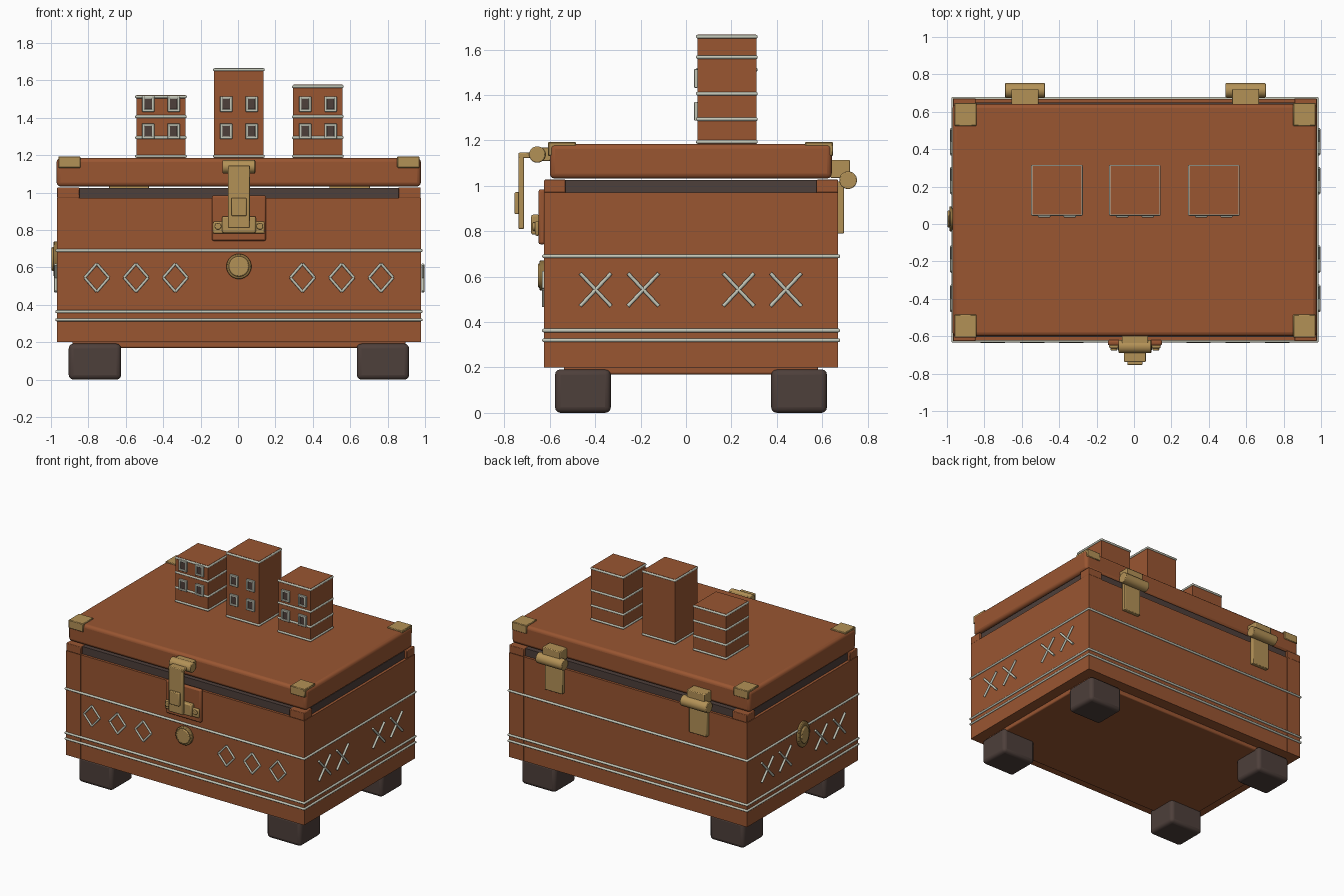
import bpy
import math
from mathutils import Vector

cube = bpy.data.objects.get("Cube")
if cube:
    bpy.data.objects.remove(cube, do_unlink=True)


def material(name, rgb):
    m = bpy.data.materials.new(name)
    m.use_nodes = True
    color = (*rgb, 1.0)
    m.diffuse_color = color
    bsdf = next(n for n in m.node_tree.nodes if n.type == "BSDF_PRINCIPLED")
    bsdf.inputs["Base Color"].default_value = color
    return m


WOOD = material("reddish wood", (0.32, 0.092, 0.031))
BRASS = material("brass", (0.45, 0.285, 0.094))
BRONZE = material("dark bronze", (0.26, 0.16, 0.05))
DARK = material("dark brown grey", (0.075, 0.05, 0.043))
TRIM = material("pale trim", (0.54, 0.56, 0.47))

CX, CY = 0.005, 0.022       # chest centre
X0, X1 = -0.968, 0.978      # chest walls
Y0, Y1 = -0.625, 0.67


def finish(ob, name, mat, bevel=0.0, segments=2):
    ob.name = name
    ob.data.materials.append(mat)
    if bevel:
        mod = ob.modifiers.new("soft edges", "BEVEL")
        mod.width = bevel
        mod.segments = segments
        mod.limit_method = "ANGLE"
    bpy.ops.object.shade_smooth_by_angle(angle=math.radians(46))
    return ob


def box(name, x, y, z, mat, bevel=0.0, segments=2):
    """Box from (min, max) pairs along each axis."""
    spans = (x, y, z)
    bpy.ops.mesh.primitive_cube_add(size=1, location=[sum(s) / 2 for s in spans])
    ob = bpy.context.object
    for v in ob.data.vertices:
        v.co = [c * (s[1] - s[0]) for c, s in zip(v.co, spans)]
    return finish(ob, name, mat, bevel, segments)


def around(c, half):
    return (c - half, c + half)


def cylinder(name, center, axis, radius, depth, mat, bevel=0.0, stretch=1.0):
    bpy.ops.mesh.primitive_cylinder_add(vertices=32, radius=radius, depth=depth, location=center)
    ob = bpy.context.object
    ob.rotation_euler = {"x": (0, math.pi / 2, 0), "y": (math.pi / 2, 0, 0)}[axis]
    ob.scale = (stretch, 1, 1)
    return finish(ob, name, mat, bevel)


def strip(name, a, b, radius, mat):
    """Thin round rod between two points."""
    a, b = Vector(a), Vector(b)
    bpy.ops.mesh.primitive_cylinder_add(vertices=12, radius=radius, depth=(b - a).length,
                                        location=(a + b) / 2)
    ob = bpy.context.object
    ob.rotation_mode = "QUATERNION"
    ob.rotation_quaternion = (b - a).to_track_quat("Z", "Y")
    return finish(ob, name, mat)


# Chest body, base slab, lining and lid
box("chest_body", (X0, X1), (Y0 + 0.002, Y1 - 0.002), (0.2, 0.97), WOOD)
box("base_slab", around(CX, 0.89), around(CY, 0.56), (0.17, 0.21), WOOD, 0.008)
box("inner_lining", (X0 + 0.02, X1 - 0.02), (Y0 + 0.02, Y1 - 0.02), (0.96, 1.025), DARK)
box("lid", (X0 - 0.002, X1), (-0.6, 0.642), (1.032, 1.185), WOOD, 0.022, 3)

# Corner posts, feet and lid brackets
for sx, side in ((-1, "right"), (1, "left")):
    for sy, end in ((-1, "front"), (1, "back")):
        tag = f"{end}_{side}"
        wall_x = X0 if sx < 0 else X1
        wall_y = Y0 if sy < 0 else Y1
        post_x = sorted((wall_x - sx * 0.001, wall_x - sx * 0.12))
        post_y = sorted((wall_y, wall_y - sy * 0.095))
        box(f"post_{tag}", post_x, post_y, (0.2, 0.97), WOOD)
        box(f"post_cap_{tag}", post_x, post_y, (0.97, 1.027), WOOD, 0.004)
        box(f"foot_{tag}", around(CX + sx * 0.77, 0.14), around(CY + sy * 0.476, 0.123),
            (0, 0.192), DARK, 0.025, 3)
        box(f"lid_bracket_{tag}", around(CX + sx * 0.906, 0.06),
            around(0.02 + sy * 0.566, 0.062), (1.132, 1.193), BRASS, 0.004, 1)

# Pale bands round the chest
for i, z in enumerate((0.32, 0.363, 0.69)):
    box(f"band_{i + 1}", (X0 - 0.009, X1 + 0.009), (Y0 - 0.009, Y1 + 0.009),
        around(z, 0.008), TRIM, 0.0075, 4)

# Diamonds on the front
for sx in (-1, 1):
    for k in range(3):
        x, z, y = CX + sx * (0.34 + 0.21 * k), 0.545, Y0 - 0.003
        tips = [(x + 0.065, y, z), (x, y, z + 0.075), (x - 0.065, y, z), (x, y, z - 0.075)]
        for i in range(4):
            strip("diamond_strip", tips[i], tips[(i + 1) % 4], 0.007, TRIM)

# Crosses on both ends
for x in (X0 - 0.007, X1 + 0.01):
    for y in (-0.398, -0.188, 0.232, 0.44):
        for s in (-1, 1):
            strip("cross_strip", (x, y - s * 0.068, 0.47), (x, y + s * 0.068, 0.615), 0.008, TRIM)

# Front button and end medallion
cylinder("button_rim", (CX, -0.632, 0.605), "y", 0.067, 0.026, BRONZE, 0.006)
cylinder("button_face", (CX, -0.637, 0.605), "y", 0.054, 0.03, BRASS, 0.006)
cylinder("medallion_rim", (-0.975, 0.027, 0.645), "x", 0.067, 0.024, BRONZE, 0.006, 1.4)
cylinder("medallion_face", (-0.983, 0.027, 0.645), "x", 0.045, 0.03, BRASS, 0.006, 1.4)

# Latch on the front
box("latch_backing", around(CX, 0.145), (-0.65, -0.62), (0.742, 0.985), WOOD, 0.01)
box("latch_bracket", around(CX, 0.138), (-0.665, -0.645), (0.78, 0.845), BRASS, 0.008)
box("latch_keeper", around(CX, 0.09), (-0.682, -0.645), (0.785, 0.873), BRASS, 0.008)
box("latch_hasp", around(CX, 0.058), (-0.738, -0.713), (0.81, 1.14), BRASS, 0.006)
box("latch_hasp_boss", around(CX, 0.04), (-0.755, -0.73), (0.875, 0.972), BRASS, 0.005)
box("latch_arm", around(CX, 0.058), (-0.738, -0.66), (1.122, 1.146), BRASS, 0.005)
box("latch_mount", around(CX, 0.07), (-0.655, -0.595), (1.11, 1.168), BRASS, 0.005)
cylinder("latch_barrel", (CX, -0.655, 1.138), "x", 0.036, 0.175, BRASS, 0.005)
for sx in (-1, 1):
    cylinder("latch_screw", (CX + sx * 0.112, -0.668, 0.82), "y", 0.018, 0.016, BRASS, 0.004)

# Hinges on the back
for x, side in ((-0.583, "right"), (0.597, "left")):
    box(f"hinge_block_{side}", around(x, 0.072), (0.635, 0.722), (1.035, 1.115), BRASS, 0.005)
    cylinder(f"hinge_barrel_{side}", (x, 0.714, 1.025), "x", 0.039, 0.215, BRASS, 0.004)
    box(f"hinge_leaf_{side}", around(x, 0.072), (0.665, 0.696), (0.79, 1.02), BRASS, 0.005)

# Small houses standing on the lid: centre, top and heights of the floor trims
HOUSE_Y = (0.05, 0.31)
houses = (("house_right", -0.412, 1.52, (1.294, 1.406)),
          ("house_middle", CX, 1.665, ()),
          ("house_left", 0.427, 1.575, (1.294, 1.406)))
for name, x, top, floors in houses:
    box(name, around(x, 0.132), HOUSE_Y, (1.18, top - 0.002), WOOD)
    for z in (1.194, *floors, top - 0.008):
        box(f"{name}_trim", around(x, 0.138), (HOUSE_Y[0] - 0.006, HOUSE_Y[1] + 0.006),
            around(z, 0.008), TRIM, 0.0075, 4)
    box(f"{name}_roof", around(x, 0.131), (HOUSE_Y[0] + 0.001, HOUSE_Y[1] - 0.001),
        (top - 0.01, top + 0.002), WOOD)
    # Framed windows on the front
    for wx in (x - 0.068, x + 0.068):
        for wz in (1.328, 1.473):
            box(f"{name}_window_pane", around(wx, 0.022), (0.042, 0.052), around(wz, 0.03), DARK)
            for s in (-1, 1):
                box(f"{name}_window_side", around(wx + s * 0.026, 0.007), (0.036, 0.052),
                    around(wz, 0.041), TRIM, 0.003)
                box(f"{name}_window_rail", around(wx, 0.03), (0.036, 0.052),
                    around(wz + s * 0.034, 0.007), TRIM, 0.003)
